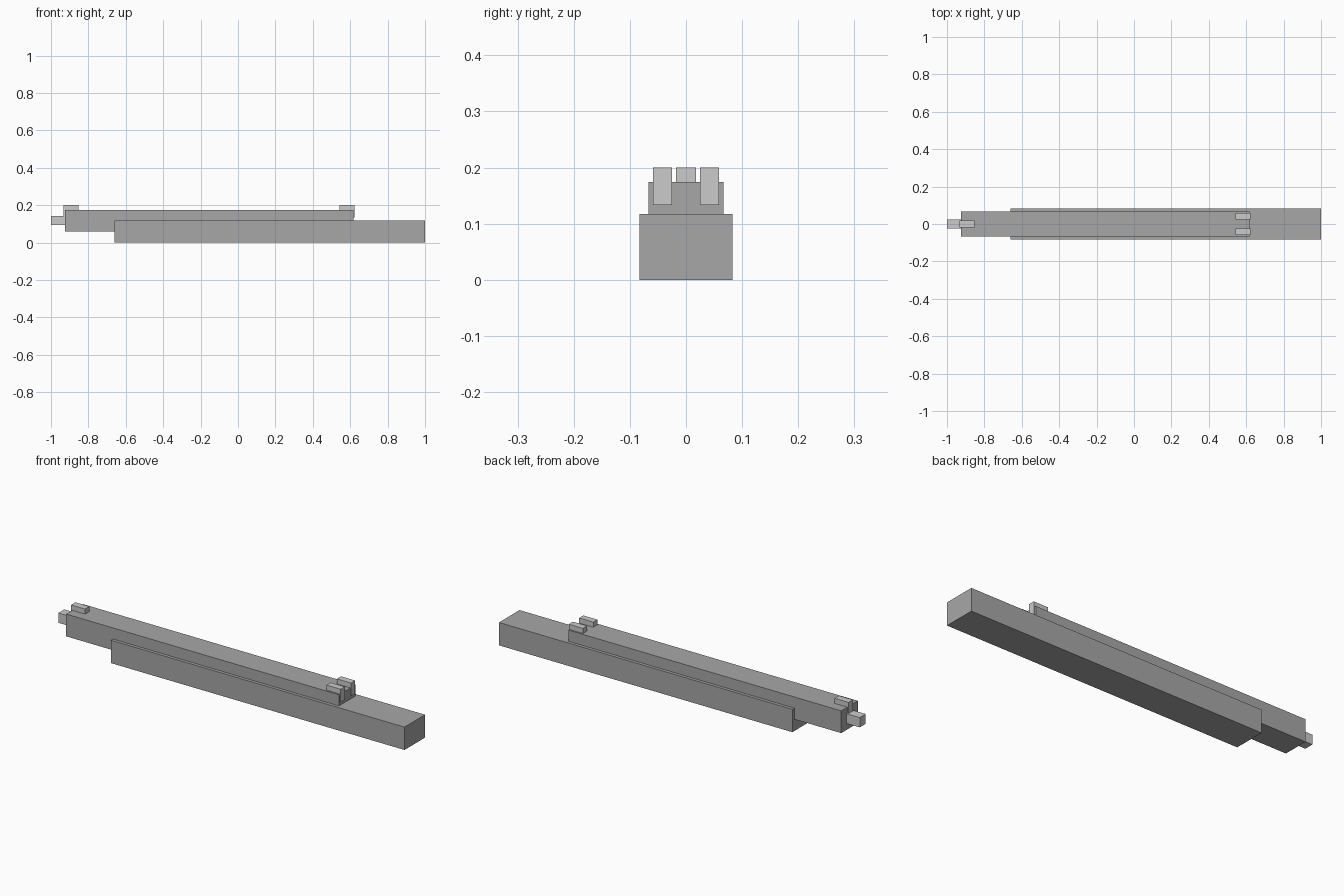
import bpy

if "Cube" in bpy.data.objects:
    bpy.data.objects.remove(bpy.data.objects["Cube"])

# Dark grey for the two main rails
dark = bpy.data.materials.new("dark_grey")
dark.diffuse_color = (0.39, 0.39, 0.39, 1)
dark.use_nodes = True
dark.node_tree.nodes["Principled BSDF"].inputs["Base Color"].default_value = dark.diffuse_color


def box(name, x, y, z, mat=None):
    """Axis-aligned box from (min, max) ranges."""
    bpy.ops.mesh.primitive_cube_add(size=1)
    ob = bpy.context.object
    ob.name = name
    ob.location = [(a + b) / 2 for a, b in (x, y, z)]
    ob.scale = [b - a for a, b in (x, y, z)]
    bpy.ops.object.transform_apply(location=True, rotation=True, scale=True)
    if mat:
        ob.data.materials.append(mat)
    return ob


# Main rails
box("lower_body", (-0.66, 1.0), (-0.083, 0.083), (0, 0.117), dark)
box("upper_slide", (-0.925, 0.618), (-0.067, 0.067), (0.06, 0.174), dark)

# Stub projecting from the end of the upper slide
box("end_stub", (-1.0, -0.915), (-0.024, 0.024), (0.093, 0.143))

# Single front block and mirrored pair of rear blocks
box("front_sight", (-0.932, -0.853), (-0.0175, 0.0175), (0.133, 0.2))
for side, label in ((-1, "right"), (1, "left")):
    y = sorted((side * 0.025, side * 0.0585))
    box("rear_sight_" + label, (0.542, 0.622), y, (0.133, 0.2))
